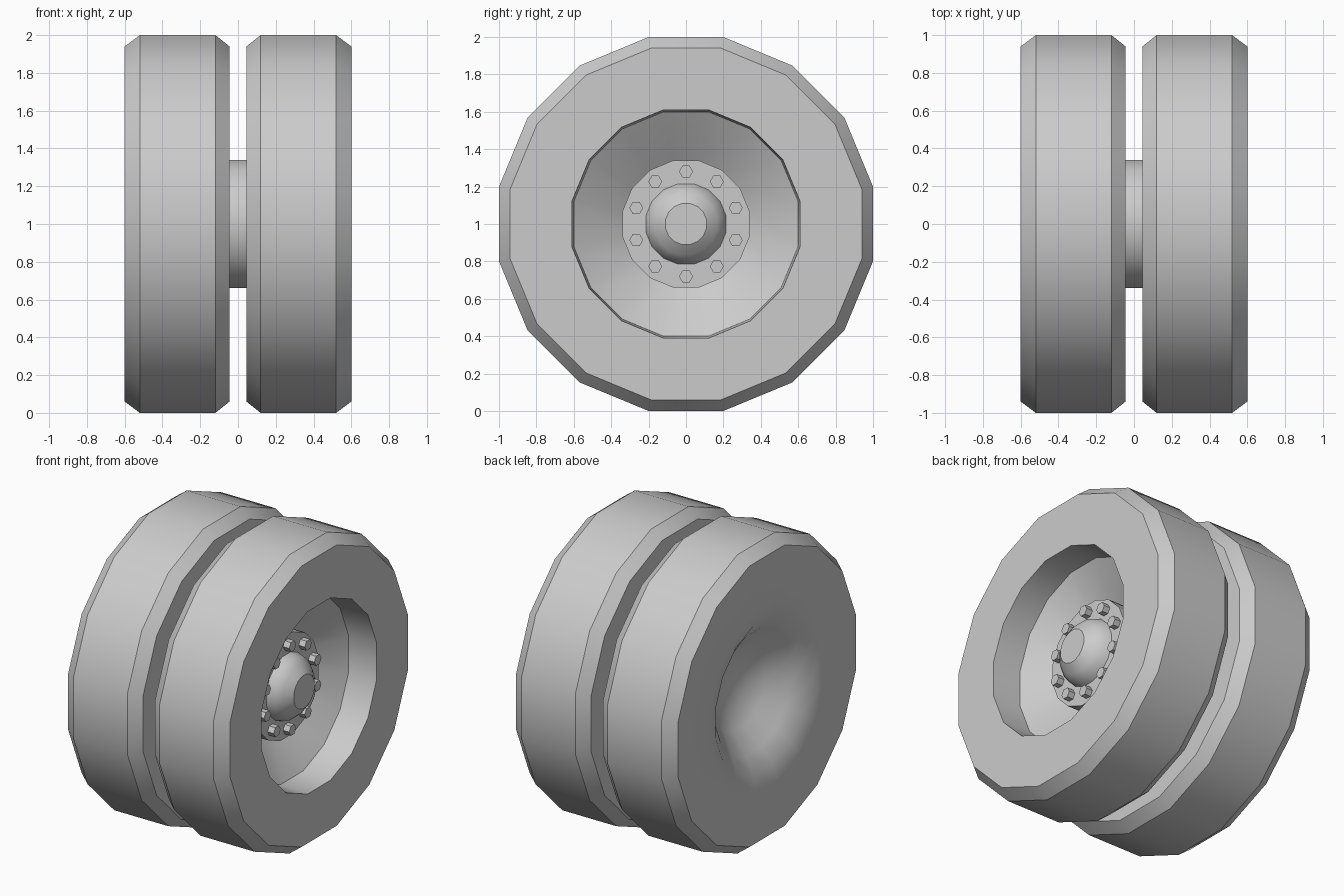
import bpy, bmesh, math

cube = bpy.data.objects.get("Cube")
if cube:
    bpy.data.objects.remove(cube)

grey = bpy.data.materials.new("plain grey")
grey.use_nodes = True
colour = (0.6, 0.6, 0.6, 1)
grey.diffuse_color = colour
grey.node_tree.nodes["Principled BSDF"].inputs["Base Color"].default_value = colour

SIDES = 16
AXLE_Z = 1.0


def add_object(name, bm):
    """Turn a bmesh into a grey object, smooth except at sharp edges."""
    bmesh.ops.recalc_face_normals(bm, faces=bm.faces)
    mesh = bpy.data.meshes.new(name)
    bm.to_mesh(mesh)
    bm.free()
    mesh.materials.append(grey)
    mesh.shade_smooth()
    mesh.set_sharp_from_angle(angle=math.radians(30))
    obj = bpy.data.objects.new(name, mesh)
    bpy.context.collection.objects.link(obj)
    return obj


def lathe(name, profile, closed=False):
    """Spin (x, flat radius) points round the axle; open ends get caps."""
    bm = bmesh.new()
    rings = []
    for x, r in profile:
        r /= math.cos(math.pi / SIDES)
        ring = []
        for k in range(SIDES):
            a = (k + 0.5) * math.tau / SIDES
            ring.append(bm.verts.new((x, r * math.cos(a), AXLE_Z + r * math.sin(a))))
        rings.append(ring)
    pairs = list(zip(rings, rings[1:]))
    if closed:
        pairs.append((rings[-1], rings[0]))
    else:
        bm.faces.new(rings[0])
        bm.faces.new(rings[-1])
    for a, b in pairs:
        for k in range(SIDES):
            n = (k + 1) % SIDES
            bm.faces.new((a[k], a[n], b[n], b[k]))
    return add_object(name, bm)


# Outer wheel: chamfered tyre with a straight rim wall and a conical dish
lathe("outer_wheel", [
    (0.045, 0.3), (0.045, 0.94), (0.12, 1.0), (0.52, 1.0), (0.6, 0.94),
    (0.6, 0.61), (0.4, 0.6), (0.23, 0.34), (0.2, 0.3)], closed=True)

# Inner wheel: same tyre, with a soft shallow dish on its far face
lathe("inner_wheel", [
    (-0.045, 0.3), (-0.045, 0.94), (-0.12, 1.0), (-0.52, 1.0), (-0.6, 0.94),
    (-0.6, 0.62), (-0.57, 0.5), (-0.5, 0.4), (-0.39, 0.28),
    (-0.33, 0.16), (-0.31, 0.05)])

# Axle drum, ending in the bolt flange
lathe("axle_flange", [(-0.2, 0.34), (0.36, 0.34)])

# Rounded hub cap with a flat end
lathe("hub_cap", [(0.35, 0.218), (0.41, 0.2), (0.45, 0.165), (0.49, 0.11)])

# Ring of hexagonal wheel bolts
BOLTS = 10
for i in range(BOLTS):
    a = math.pi / 2 + i * math.tau / BOLTS
    y, z = 0.28 * math.cos(a), AXLE_Z + 0.28 * math.sin(a)
    bm = bmesh.new()
    ends = []
    for x in (0.35, 0.405):
        ends.append([bm.verts.new((x, y + 0.037 * math.cos(h * math.pi / 3),
                                   z + 0.037 * math.sin(h * math.pi / 3)))
                     for h in range(6)])
    for end in ends:
        bm.faces.new(end)
    for h in range(6):
        n = (h + 1) % 6
        bm.faces.new((ends[0][h], ends[0][n], ends[1][n], ends[1][h]))
    add_object(f"wheel_bolt_{i + 1}", bm)
